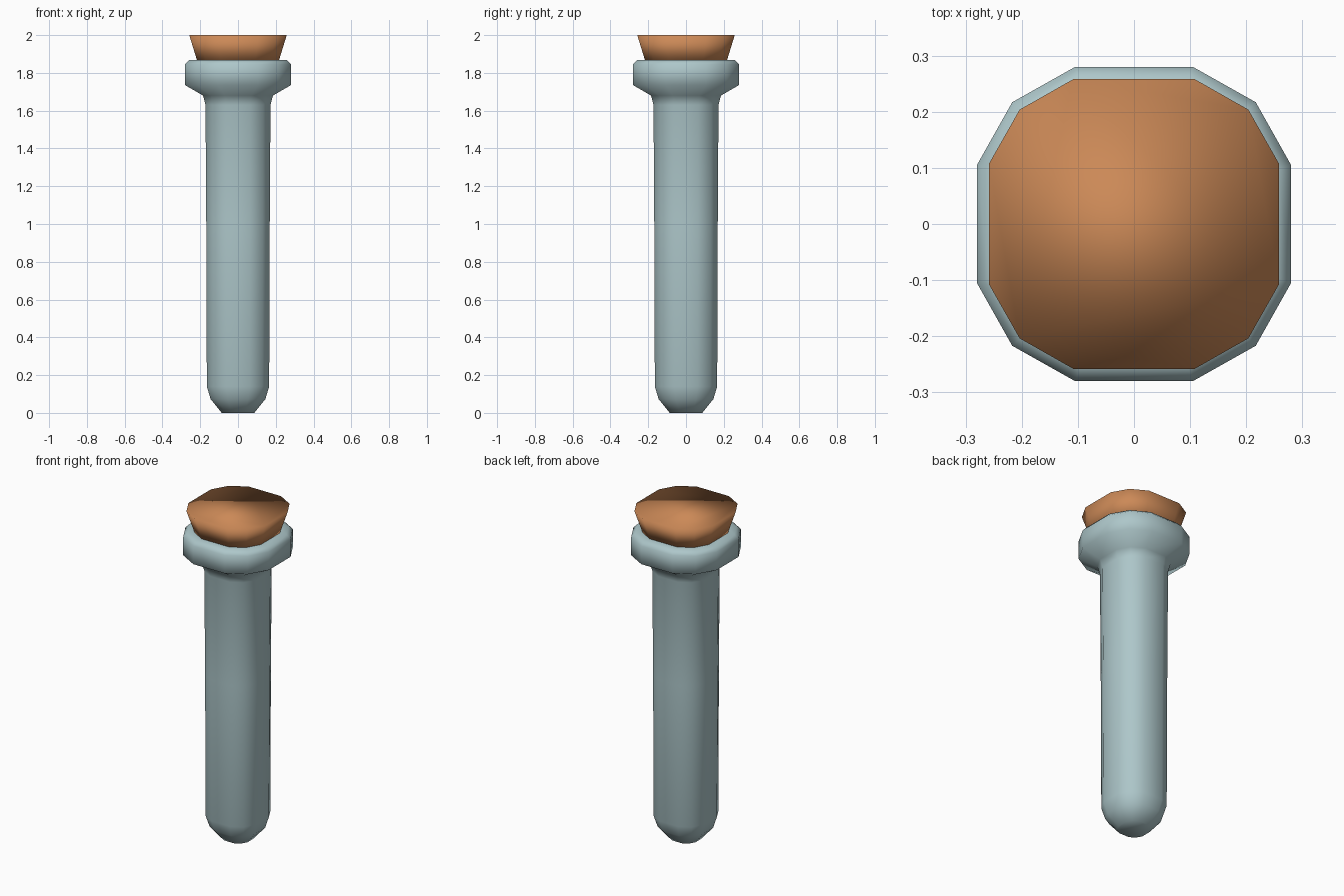
import bpy
import bmesh

if "Cube" in bpy.data.objects:
    bpy.data.objects.remove(bpy.data.objects["Cube"])


def material(name, color):
    m = bpy.data.materials.new(name)
    m.diffuse_color = (*color, 1)
    m.use_nodes = True
    m.node_tree.nodes["Principled BSDF"].inputs["Base Color"].default_value = m.diffuse_color
    return m


def section(half, a, b):
    # twelve-sided rounded square: three corners per quadrant, turned four times
    pts = []
    quad = [(half, half * a), (half * b, half * b), (half * a, half)]
    for _ in range(4):
        pts += quad
        quad = [(-y, x) for x, y in quad]
    return pts


def loft(name, profile, a, b, mat):
    # stacks sections along z from (half width, height) pairs and caps both ends
    bm = bmesh.new()
    rings = [[bm.verts.new((x, y, z)) for x, y in section(h, a, b)] for h, z in profile]
    for low, high in zip(rings, rings[1:]):
        for i in range(12):
            j = (i + 1) % 12
            bm.faces.new((low[i], low[j], high[j], high[i]))
    bm.faces.new(rings[0][::-1])
    bm.faces.new(rings[-1])
    for f in bm.faces:
        f.smooth = True
    mesh = bpy.data.meshes.new(name)
    bm.to_mesh(mesh)
    bm.free()
    mesh.materials.append(mat)
    obj = bpy.data.objects.new(name, mesh)
    bpy.context.collection.objects.link(obj)
    return obj


steel = material("pale blue grey", (0.42, 0.57, 0.59))
copper = material("copper orange", (0.60, 0.25, 0.095))

# rounded tip, long shaft and flared collar
loft("shaft_and_collar",
     [(0.086, 0), (0.145, 0.073), (0.165, 0.14), (0.168, 1.0), (0.172, 1.63),
      (0.185, 1.68), (0.28, 1.735), (0.28, 1.845), (0.258, 1.868), (0.21, 1.868)],
     0.375, 0.775, steel)

# flared top plug
loft("top_plug", [(0.215, 1.86), (0.258, 2.0)], 0.42, 0.79, copper)
